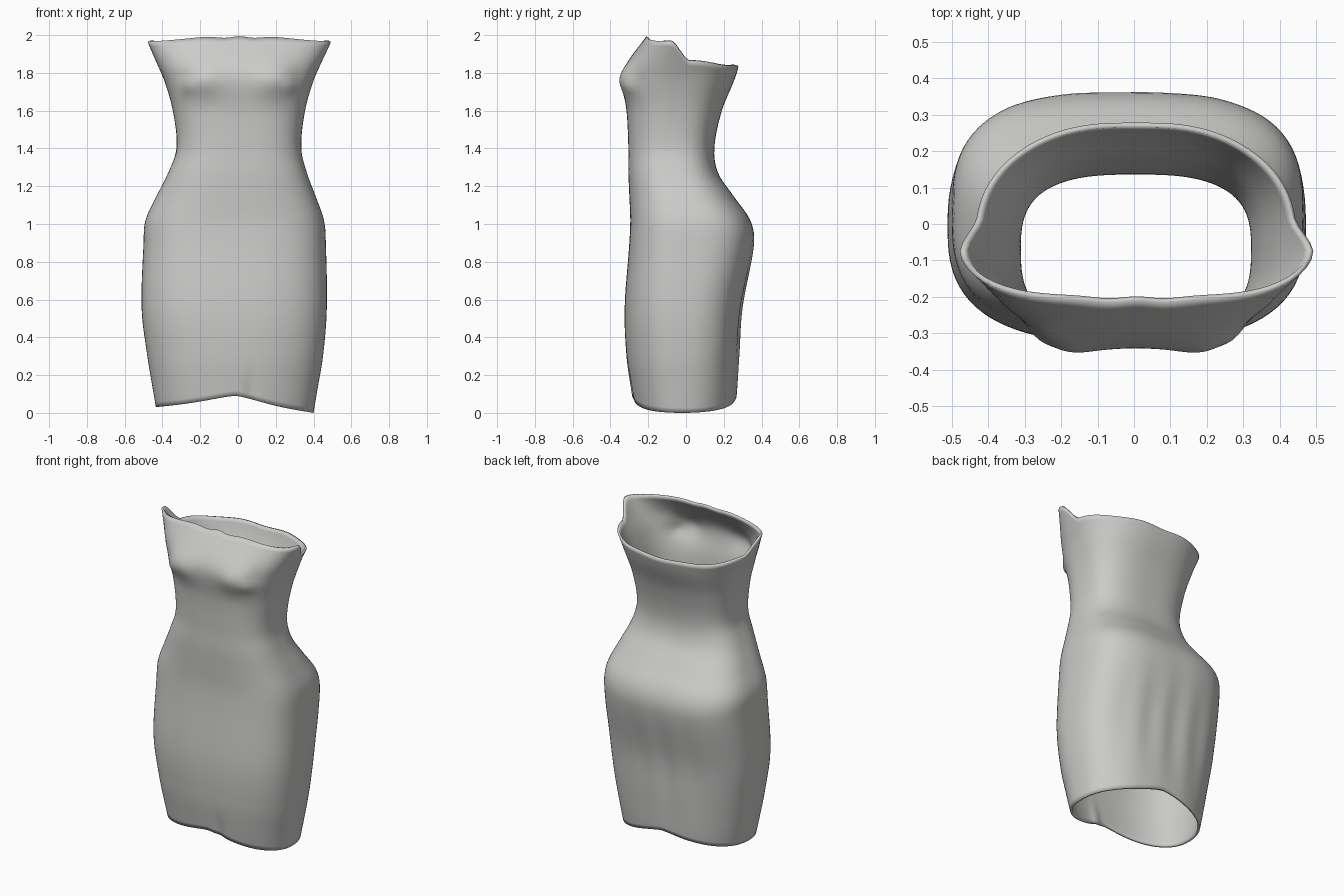
import bpy, bmesh, math
from math import sin, cos, exp, pi

cube = bpy.data.objects.get("Cube")
if cube:
    bpy.data.objects.remove(cube, do_unlink=True)

COLUMNS, ROWS = 128, 72

# Body stations: height, right edge, left edge, front, back, middle depth, squareness
STATIONS = [
    (0.00, -.43, .40, -.27, .26, -.02, 2.3),
    (0.12, -.45, .42, -.29, .27, -.02, 2.4),
    (0.30, -.48, .45, -.315, .28, -.02, 2.5),
    (0.55, -.51, .47, -.325, .295, -.01, 2.7),
    (0.90, -.50, .465, -.30, .36, .02, 2.9),
    (1.02, -.49, .455, -.295, .34, .02, 2.9),
    (1.15, -.43, .41, -.30, .25, -.02, 2.8),
    (1.27, -.37, .365, -.305, .17, -.06, 2.8),
    (1.40, -.325, .335, -.305, .15, -.07, 2.8),
    (1.60, -.345, .355, -.315, .19, -.06, 2.7),
    (1.76, -.39, .40, -.34, .255, -.05, 2.5),
    (1.84, -.425, .435, -.32, .28, -.05, 2.4),
    (2.00, -.495, .51, -.205, .32, -.05, 2.4),
]


def station(z):
    """Smoothly interpolate the body stations at a height."""
    last = len(STATIONS) - 1
    i = 0
    while i < last - 1 and z > STATIONS[i + 1][0]:
        i += 1
    p0, p1, p2, p3 = (STATIONS[min(max(k, 0), last)] for k in range(i - 1, i + 3))
    h = p2[0] - p1[0]
    t = min(max((z - p1[0]) / h, 0), 1)
    result = []
    for k in range(1, 7):
        m1 = (p2[k] - p0[k]) / (p2[0] - p0[0]) * h
        m2 = (p3[k] - p1[k]) / (p3[0] - p1[0]) * h
        a, b = p1[k], p2[k]
        result.append(a + t * (m1 + t * (3 * (b - a) - 2 * m1 - m2
                                         + t * (2 * (a - b) + m1 + m2))))
    return result


def smooth(a, b, v):
    t = min(max((v - a) / (b - a), 0), 1)
    return t * t * (3 - 2 * t)


def bump(dx, dz, width, height):
    return exp(-(dx / width) ** 2 - (dz / height) ** 2)


def hem_height(angle):
    drop = .09 if cos(angle) > 0 else .06
    return .09 - drop * abs(cos(angle)) ** 1.4


def rim_height(angle):
    # High front neckline, stepping down at the armpits to a low back
    s = sin(angle)
    front = 1.99 - .02 * abs(cos(angle)) ** 6
    back = 1.835 + .025 * abs(cos(angle)) ** 4
    return front + (back - front) * smooth(-.08, .16, s) + .004 * sin(angle * 7)


def surface_point(angle, z):
    right, left, front, back, mid, power = station(z)
    half, centre = (left - right) / 2, (left + right) / 2
    c, s = cos(angle), sin(angle)
    depth = back - mid if s > 0 else mid - front
    r = (abs(c / half) ** power + abs(s / depth) ** power) ** (-1 / power)
    x, y = r * c, mid + r * s
    if s < 0:
        # Bust and small gathered points, plus a crease at the hem
        facing = min(1, -s * 2)
        side = abs(x)
        y -= facing * .03 * bump(side - .20, z - 1.76, .10, .08)
        y -= facing * .014 * bump(side - .27, z - 1.73, .035, .03)
        y += facing * .008 * bump(side - .31, z - 1.79, .04, .05)
        y += .010 * bump(x - .08, z - .08, .03, .12)
    else:
        # Soft vertical folds below the seat
        y += .004 * s * sin(x * 34) * bump(0, z - .5, 1, .3)
    return x + centre, y, z


# Dress body
bm = bmesh.new()
rings = []
for j in range(ROWS + 1):
    ring = []
    for i in range(COLUMNS):
        angle = 2 * pi * i / COLUMNS
        low, high = hem_height(angle), rim_height(angle)
        ring.append(bm.verts.new(surface_point(angle, low + (high - low) * j / ROWS)))
    rings.append(ring)
for lower, upper in zip(rings, rings[1:]):
    for i in range(COLUMNS):
        k = (i + 1) % COLUMNS
        bm.faces.new((lower[i], lower[k], upper[k], upper[i]))
mesh = bpy.data.meshes.new("dress")
bm.to_mesh(mesh)
bm.free()
dress = bpy.data.objects.new("dress", mesh)
bpy.context.collection.objects.link(dress)

# Fabric colour
fabric = bpy.data.materials.new("light grey fabric")
fabric.use_nodes = True
grey = (.6, .6, .59, 1)
fabric.diffuse_color = grey
fabric.node_tree.nodes["Principled BSDF"].inputs["Base Color"].default_value = grey
mesh.materials.append(fabric)

# Cloth thickness, inwards
shell = dress.modifiers.new("cloth thickness", "SOLIDIFY")
shell.thickness = .014
shell.offset = -1

bpy.context.view_layer.objects.active = dress
dress.select_set(True)
bpy.ops.object.shade_smooth_by_angle(angle=math.radians(50))
